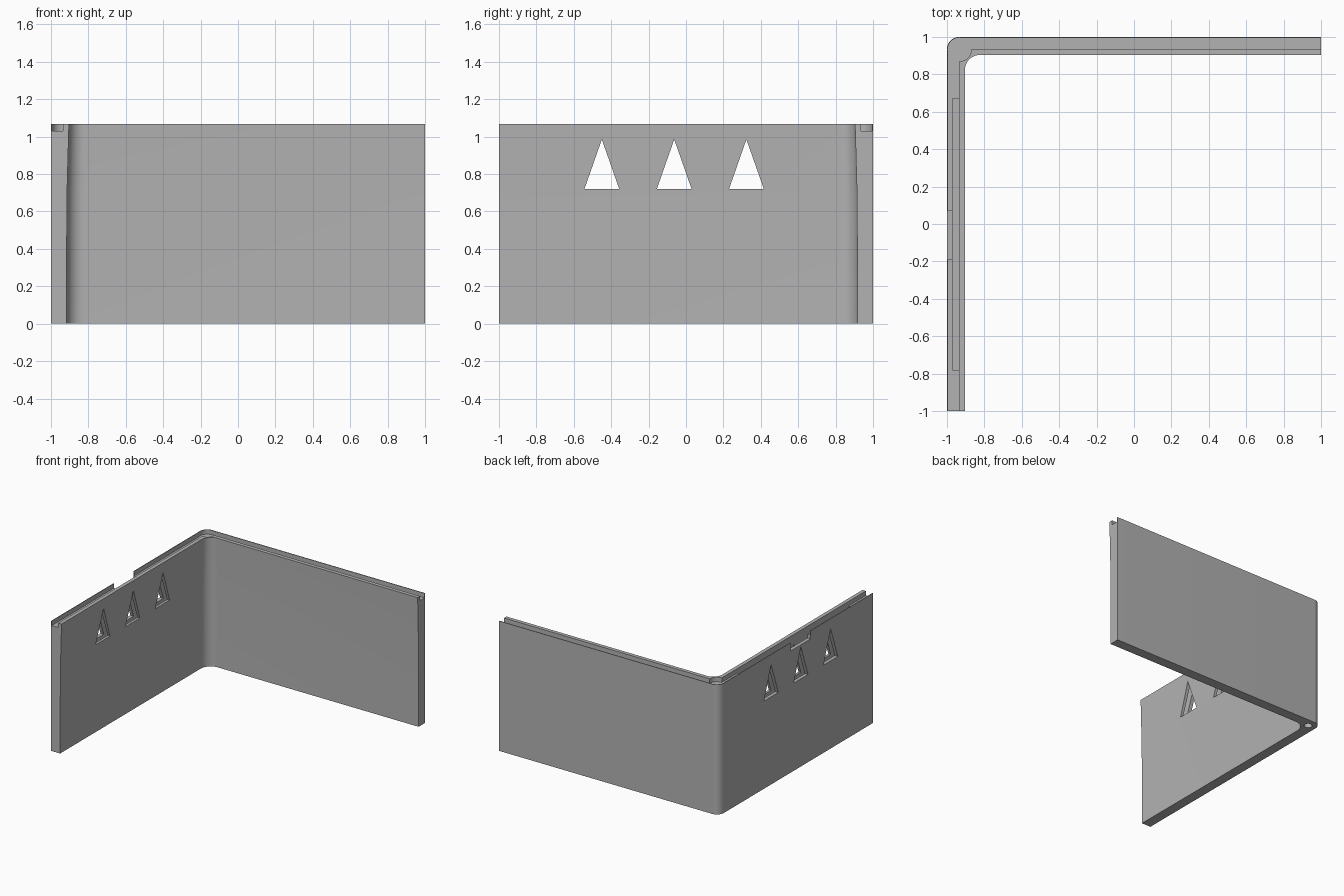
import bpy, math
from mathutils import Vector

cube = bpy.data.objects.get("Cube")
if cube:
    bpy.data.objects.remove(cube, do_unlink=True)

grey = bpy.data.materials.new("light grey")
grey.use_nodes = True
colour = (0.45, 0.45, 0.45, 1)
grey.diffuse_color = colour
grey.node_tree.nodes["Principled BSDF"].inputs["Base Color"].default_value = colour

HEIGHT, KINK, FLOOR = 1.067, 0.67, 1.03


def loft(name, loops):
    """Closed solid through matching counter-clockwise loops."""
    n = len(loops[0])
    verts = [p for loop in loops for p in loop]
    faces = [list(range(n))[::-1], list(range(len(verts) - n, len(verts)))]
    for k in range(len(loops) - 1):
        for i in range(n):
            j = (i + 1) % n
            faces.append([k * n + i, k * n + j, (k + 1) * n + j, (k + 1) * n + i])
    mesh = bpy.data.meshes.new(name)
    mesh.from_pydata(verts, [], faces)
    mesh.materials.append(grey)
    obj = bpy.data.objects.new(name, mesh)
    bpy.context.collection.objects.link(obj)
    return obj


def arc(cx, cy, r, start, end, steps=12):
    angles = [math.radians(start + (end - start) * i / steps) for i in range(steps + 1)]
    return [(cx + r * math.cos(a), cy + r * math.sin(a)) for a in angles]


def corner_outline(outer, inner, r_out, r_in, z, extra=0.0):
    """L-shaped outline lying between two insets from the outer faces."""
    end = 1 + extra
    pts = [(end, 1 - inner), (end, 1 - outer)]
    pts += arc(-1 + outer + r_out, 1 - outer - r_out, r_out, 90, 180)
    pts += [(-1 + outer, -end), (-1 + inner, -end)]
    pts += arc(-1 + inner + r_in, 1 - inner - r_in, r_in, 180, 90)
    return [Vector((x, y, z)) for x, y in pts]


def box(name, x0, x1, y0, y1, z0, z1):
    base = [(x0, y0), (x1, y0), (x1, y1), (x0, y1)]
    return loft(name, [[Vector((x, y, z)) for x, y in base] for z in (z0, z1)])


def rod(name, x, y, r, z0, z1):
    base = arc(x, y, r, 0, 352.5, 47)
    return loft(name, [[Vector((a, b, z)) for a, b in base] for z in (z0, z1)])


# Wall body, thickening towards the rim
wall = loft("corner_wall", [
    corner_outline(0, 0.083, 0.065, 0.09, 0),
    corner_outline(0, 0.085, 0.065, 0.09, KINK),
    corner_outline(0, 0.096, 0.065, 0.08, HEIGHT)])

# Rim groove with a wider round pocket at the corner
cutters = [
    loft("groove_cutter", [corner_outline(0.006, 0.065, 0.059, 0.01, z, 0.1)
                           for z in (FLOOR, 1.2)]),
    rod("corner_pocket_cutter", -0.933, 0.933, 0.063, FLOOR, 1.2),
    # Deep slot inside the side wall and the gap in its outer lip
    box("slot_cutter", -0.97, -0.935, -0.78, 0.67, 0.68, 1.2),
    box("lip_gap_cutter", -1.1, -0.96, -0.19, 0.07, 1.0, 1.2),
    # Blind hole under the corner
    rod("foot_hole_cutter", -0.93, 0.93, 0.03, -0.1, 0.1)]

# Triangular windows
for y in (-0.45, -0.063, 0.323):
    tri = [(y - 0.093, 0.72), (y + 0.093, 0.72), (y, 0.985)]
    cutters.append(loft("window_cutter", [[Vector((x, a, b)) for a, b in tri]
                                          for x in (-1.1, -0.8)]))

bpy.context.view_layer.objects.active = wall
for cutter in cutters:
    cutter.hide_render = True
    mod = wall.modifiers.new("cut", "BOOLEAN")
    mod.operation = "DIFFERENCE"
    mod.solver = "EXACT"
    mod.object = cutter
    bpy.ops.object.modifier_apply(modifier=mod.name)
    bpy.data.objects.remove(cutter, do_unlink=True)

bpy.ops.object.select_all(action="DESELECT")
wall.select_set(True)
bpy.ops.object.shade_smooth_by_angle(angle=math.radians(25))
